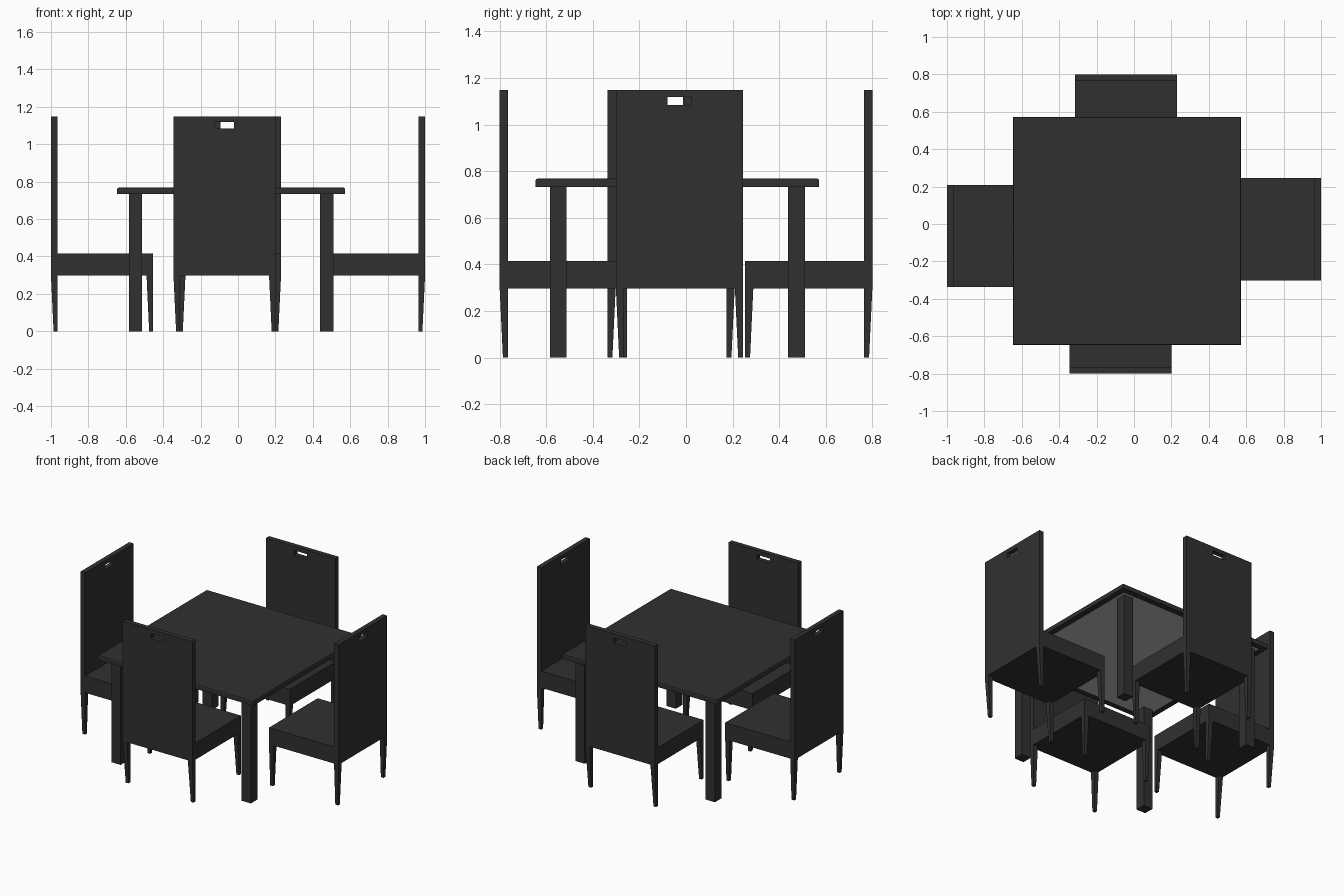
import bpy, bmesh
from mathutils import Matrix, Vector
from math import radians

if "Cube" in bpy.data.objects:
    bpy.data.objects.remove(bpy.data.objects["Cube"])


def material(name, v):
    m = bpy.data.materials.new(name)
    m.diffuse_color = (v, v, v, 1)
    m.use_nodes = True
    m.node_tree.nodes["Principled BSDF"].inputs["Base Color"].default_value = m.diffuse_color
    return m


DARK = material("dark stained wood", 0.03)
PALE = material("pale underside panel", 0.5)


def finish(name, bm, mats=(DARK,)):
    bmesh.ops.recalc_face_normals(bm, faces=bm.faces)
    me = bpy.data.meshes.new(name)
    bm.to_mesh(me)
    bm.free()
    for m in mats:
        me.materials.append(m)
    ob = bpy.data.objects.new(name, me)
    bpy.context.collection.objects.link(ob)
    return ob


def box_bm(lo, hi):
    bm = bmesh.new()
    bmesh.ops.create_cube(bm, size=1)
    lo, hi = Vector(lo), Vector(hi)
    for v in bm.verts:
        v.co = [(lo[i] + hi[i]) / 2 + v.co[i] * (hi[i] - lo[i]) for i in range(3)]
    return bm


# ---- table ----
C, H = -0.037, 0.609          # table centre (x and y) and half width
Z0, Z1 = 0.733, 0.768
bm = box_bm((C - H, C - H, Z0), (C + H, C + H, Z1))
bm.faces.ensure_lookup_table()
# pale panel inset in the underside
under = min(bm.faces, key=lambda f: f.calc_center_median().z)
bmesh.ops.inset_region(bm, faces=[under], thickness=0.061)
under.material_index = 1
# softened upper edge
rim = [e for e in bm.edges if all(v.co.z > Z1 - 1e-4 for v in e.verts)]
bmesh.ops.bevel(bm, geom=rim, offset=0.008, segments=2, profile=0.5, affect='EDGES')
finish("table_top", bm, (DARK, PALE))

for sx in (-1, 1):
    for sy in (-1, 1):
        x, y = C + sx * 0.511, C + sy * 0.511
        finish("table_leg", box_bm((x - 0.036, y - 0.036, 0), (x + 0.036, y + 0.036, Z0)))

# ---- chairs (local: forward is +y) ----
W, T, SEAT0, SEAT1, TOP = 0.273, 0.035, 0.297, 0.415, 1.148


def chair(side, cx, cy, angle):
    place = Matrix.Translation((cx, cy, 0)) @ Matrix.Rotation(radians(angle), 4, 'Z')
    parts = []
    # seat block
    parts.append(finish(side + "_chair_seat", box_bm((-W, -W + T, SEAT0), (W, W, SEAT1))))
    # back panel with a hand slot: 3 x 3 cells without the middle one
    bm = bmesh.new()
    xs, zs = (-W, -0.051, 0.051, W), (SEAT0, 1.085, 1.119, TOP)
    grid = [[bm.verts.new((x, -W + T / 2, z)) for z in zs] for x in xs]
    for i in range(3):
        for j in range(3):
            if (i, j) != (1, 1):
                bm.faces.new((grid[i][j], grid[i + 1][j], grid[i + 1][j + 1], grid[i][j + 1]))
    back = finish(side + "_chair_back", bm)
    solid = back.modifiers.new("thickness", 'SOLIDIFY')
    solid.thickness, solid.offset = T, 0
    parts.append(back)
    # legs, tapering towards their right front corner
    for lx, hx in ((-W, -W + T), (W - T, W)):
        for ly, hy, row in ((-W, -W + T, "back"), (W - T, W, "front")):
            bm = box_bm((lx, ly, 0), (hx, hy, SEAT0))
            for v in bm.verts:
                if v.co.z < 0.01:
                    v.co.x = hx + (v.co.x - hx) * 0.6
                    v.co.y = hy + (v.co.y - hy) * 0.6
            parts.append(finish(f"{side}_chair_{row}_leg", bm))
    for ob in parts:
        ob.matrix_world = place


chair("near", -0.072, -0.527, 0)
chair("far", -0.043, 0.527, 180)
chair("left", -0.727, -0.064, -90)
chair("right", 0.727, -0.028, 90)
